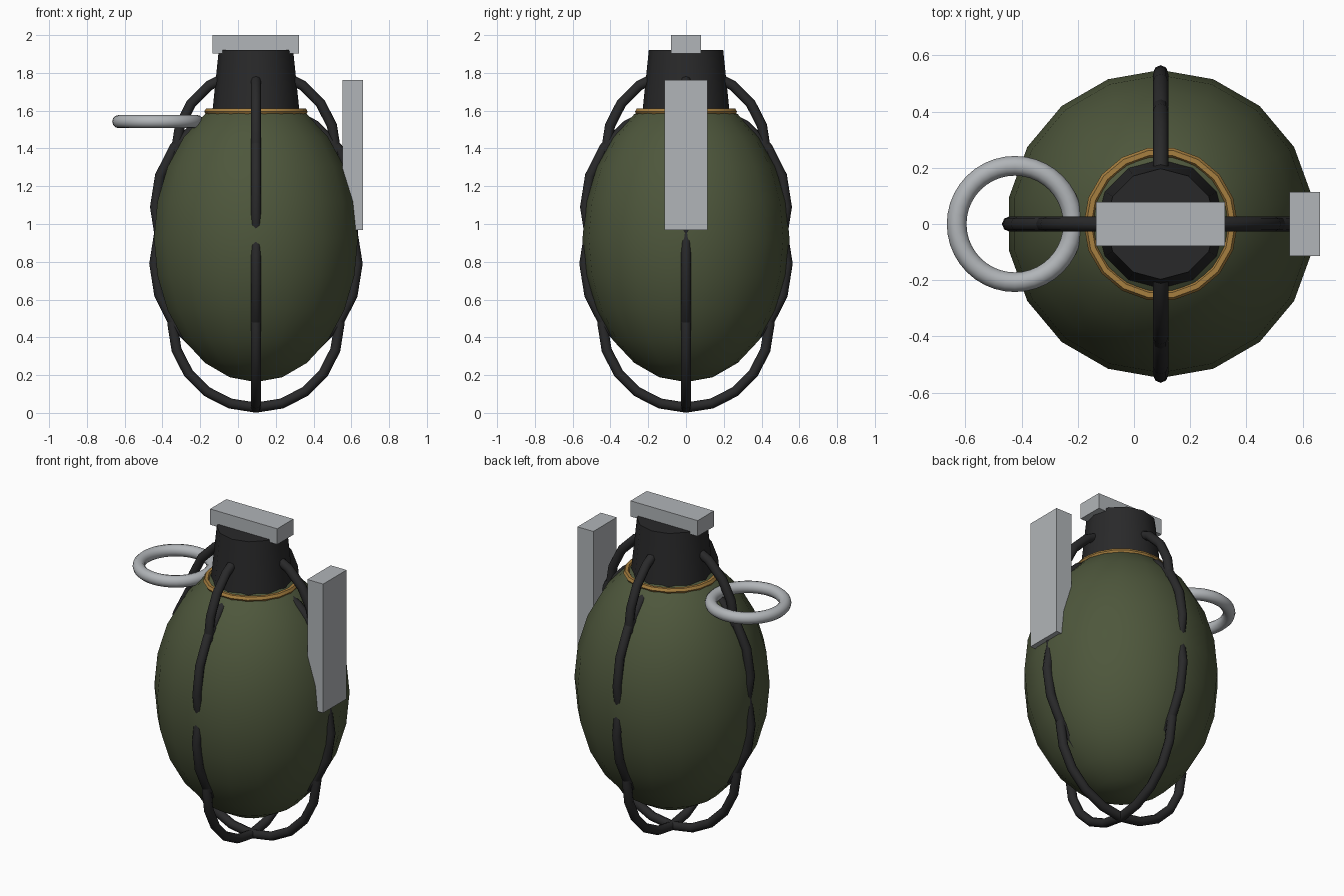
import bpy
import math

cube = bpy.data.objects.get("Cube")
if cube:
    bpy.data.objects.remove(cube, do_unlink=True)

AXIS_X = 0.095  # centre line of the body


def material(name, rgb, metallic=0.0):
    mat = bpy.data.materials.new(name)
    mat.use_nodes = True
    color = (*rgb, 1.0)
    mat.diffuse_color = color
    bsdf = mat.node_tree.nodes["Principled BSDF"]
    bsdf.inputs["Base Color"].default_value = color
    bsdf.inputs["Roughness"].default_value = 0.6
    return mat


green = material("olive green", (0.076, 0.095, 0.045))
black = material("dark metal", (0.022, 0.022, 0.023))
brass = material("brass", (0.38, 0.21, 0.05))
steel = material("light steel", (0.44, 0.46, 0.48))


def finish(name, mat, smooth=True):
    obj = bpy.context.object
    obj.name = name
    obj.data.materials.append(mat)
    if smooth:
        bpy.ops.object.shade_smooth_by_angle(angle=math.radians(50))
    return obj


def box(name, size, location, mat):
    bpy.ops.mesh.primitive_cube_add(size=1, location=location)
    obj = finish(name, mat, smooth=False)
    obj.scale = size
    return obj


def ring(name, major, minor, location, mat, segments, sides=10, rotation=(0, 0, 0)):
    bpy.ops.mesh.primitive_torus_add(
        major_radius=major, minor_radius=minor, location=location, rotation=rotation,
        major_segments=segments, minor_segments=sides)
    return finish(name, mat)


# Egg-shaped body
bpy.ops.mesh.primitive_uv_sphere_add(segments=18, ring_count=12, radius=1,
                                     location=(AXIS_X, 0, 0.923))
body = finish("body", green)
body.scale = (0.548, 0.548, 0.76)

# Tapered neck and its collar
bpy.ops.mesh.primitive_cone_add(vertices=12, radius1=0.23, radius2=0.197, depth=0.32,
                                location=(AXIS_X, 0, 1.76))
finish("neck", black)
ring("collar", 0.256, 0.018, (AXIS_X, 0, 1.595), brass, 18, 6)

# Cage: stacked upright hoops in two crossing planes
TUBE = 0.027
hoops = [("bottom", 0.469, 0.47), ("lower", 0.565, 0.79),
         ("upper", 0.561, 1.09), ("top", 0.45, 1.39)]
for level, outer, height in hoops:
    for side, turn in (("wide", 0), ("deep", math.pi / 2)):
        ring(f"{level}_{side}_hoop", outer - TUBE, TUBE, (AXIS_X, 0, height),
             black, 20, 8, (math.pi / 2, 0, turn))

# Lever, top bar and pull ring
box("lever", (0.108, 0.228, 0.795), (0.607, 0, 1.365), steel)
box("top_bar", (0.458, 0.158, 0.097), (0.094, 0, 1.9515), steel)
ring("pull_ring", 0.207, 0.035, (-0.424, 0, 1.542), steel, 40, 12)
